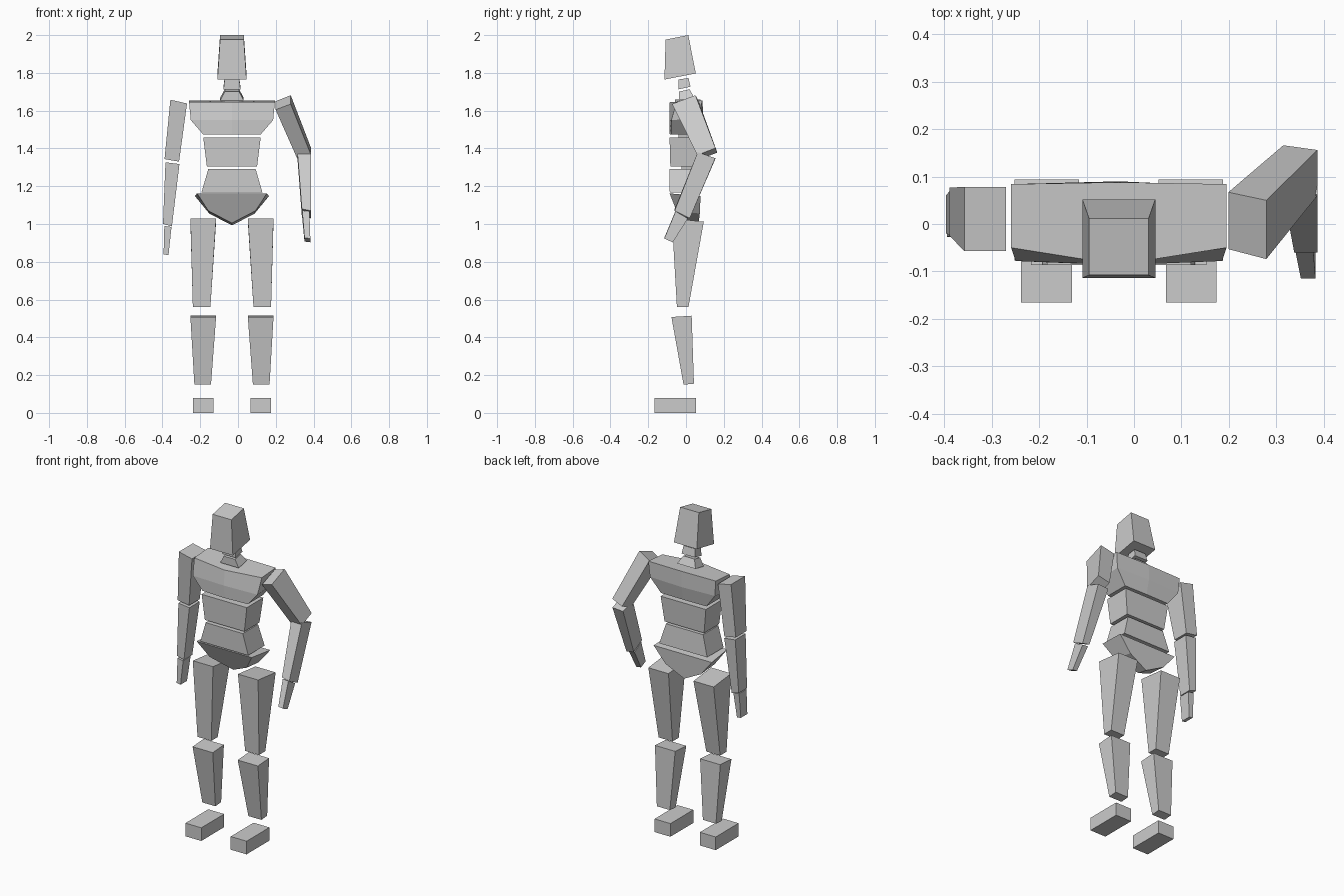
import bpy, bmesh

CX = -0.032  # symmetry line of torso and legs


def loft(name, *rings):
    """Flat-shaded solid through rings with equal point counts."""
    bm = bmesh.new()
    vs = [[bm.verts.new(p) for p in r] for r in rings]
    n = len(rings[0])
    for a, b in zip(vs, vs[1:]):
        for i in range(n):
            j = (i + 1) % n
            bm.faces.new((a[i], a[j], b[j], b[i]))
    bm.faces.new(vs[0])
    bm.faces.new(vs[-1])
    bmesh.ops.recalc_face_normals(bm, faces=bm.faces)
    me = bpy.data.meshes.new(name)
    bm.to_mesh(me)
    bm.free()
    ob = bpy.data.objects.new(name, me)
    bpy.context.collection.objects.link(ob)
    return ob


def rect(x0, x1, y0, y1, z, dx=0, dy=0):
    """Four-corner ring; dx and dy are the z rise across x and y."""
    return [(x0, y0, z - dx/2 - dy/2), (x1, y0, z + dx/2 - dy/2),
            (x1, y1, z + dx/2 + dy/2), (x0, y1, z - dx/2 + dy/2)]


def mid(hw, y0, y1, z, dy=0):
    return rect(CX - hw, CX + hw, y0, y1, z, 0, dy)


def mirror(ring):
    return [(2*CX - x, y, z) for x, y, z in ring]


# Head and neck
loft("head", mid(.077, -.114, .052, 1.781, .032), mid(.063, -.108, .012, 1.988, .024))
loft("upper_neck", mid(.045, -.04, .024, 1.72, .014), mid(.039, -.04, .013, 1.769, .008))
loft("lower_neck", mid(.062, -.036, .043, 1.662, .015), mid(.038, -.037, .019, 1.707, .012))


# Chest, bowed at the centre line
def bowed(hw, ys, yc, yb, ybc, zf, zb):
    return [(CX - hw, ys, zf), (CX, yc, zf), (CX + hw, ys, zf),
            (CX + hw, yb, zb), (CX, ybc, zb), (CX - hw, yb, zb)]


loft("chest", bowed(.153, -.078, -.086, .068, .07, 1.475, 1.475),
     bowed(.218, -.078, -.087, .08, .09, 1.55, 1.56),
     bowed(.227, -.05, -.086, .084, .088, 1.645, 1.655))

# Waist
loft("upper_waist", mid(.133, -.083, .062, 1.305), mid(.152, -.087, .072, 1.457))
loft("lower_waist", mid(.161, -.086, .072, 1.168), mid(.125, -.087, .06, 1.292))


# Pelvis, lofted front to back
def hip(hw, zt, y, hm, zm, ym, zb, yb):
    return [(CX - hw, y, zt), (CX - hm, ym, zm), (CX, yb, zb),
            (CX + hm, ym, zm), (CX + hw, y, zt)]


loft("pelvis", hip(.185, 1.162, -.087, .125, 1.07, -.05, 1.005, .0),
     hip(.196, 1.148, .077, .12, 1.055, .073, .993, .065))

# Legs
legs = {
    "thigh": (rect(.082, .175, -.048, .013, .56), rect(.052, .188, -.075, .094, 1.021, 0, -.018)),
    "shin": (rect(.079, .167, -.013, .042, .152, 0, .005), rect(.052, .188, -.077, .03, .511, 0, .007)),
    "foot": (rect(.067, .174, -.166, .054, 0), rect(.067, .174, -.166, .054, .08)),
}
for part, (a, b) in legs.items():
    loft("left_" + part, a, b)
    loft("right_" + part, mirror(a), mirror(b))

# Hanging arm
loft("right_upper_arm", rect(-.389, -.312, -.025, .077, 1.337, -.013),
     rect(-.358, -.27, -.057, .078, 1.648, -.02))
loft("right_forearm", rect(-.397, -.35, -.02, .06, .994, -.013),
     rect(-.384, -.31, -.025, .075, 1.322, -.009))
loft("right_hand", rect(-.394, -.368, -.027, .035, .837, -.005),
     rect(-.39, -.352, -.025, .047, .987, -.006))

# Bent arm
loft("left_upper_arm",
     [(.199, -.053, 1.605), (.279, -.074, 1.635), (.279, .05, 1.682), (.199, .067, 1.65)],
     [(.315, .073, 1.343), (.387, .06, 1.365), (.387, .156, 1.402), (.315, .166, 1.378)])
loft("left_forearm", rect(.338, .387, -.06, .02, 1.055, -.01, -.04),
     rect(.315, .387, .062, .155, 1.362, .005, -.032))
loft("left_hand", rect(.352, .383, -.115, -.07, .915, -.004, -.02),
     rect(.34, .378, -.055, .01, 1.05, -.004, -.038))
